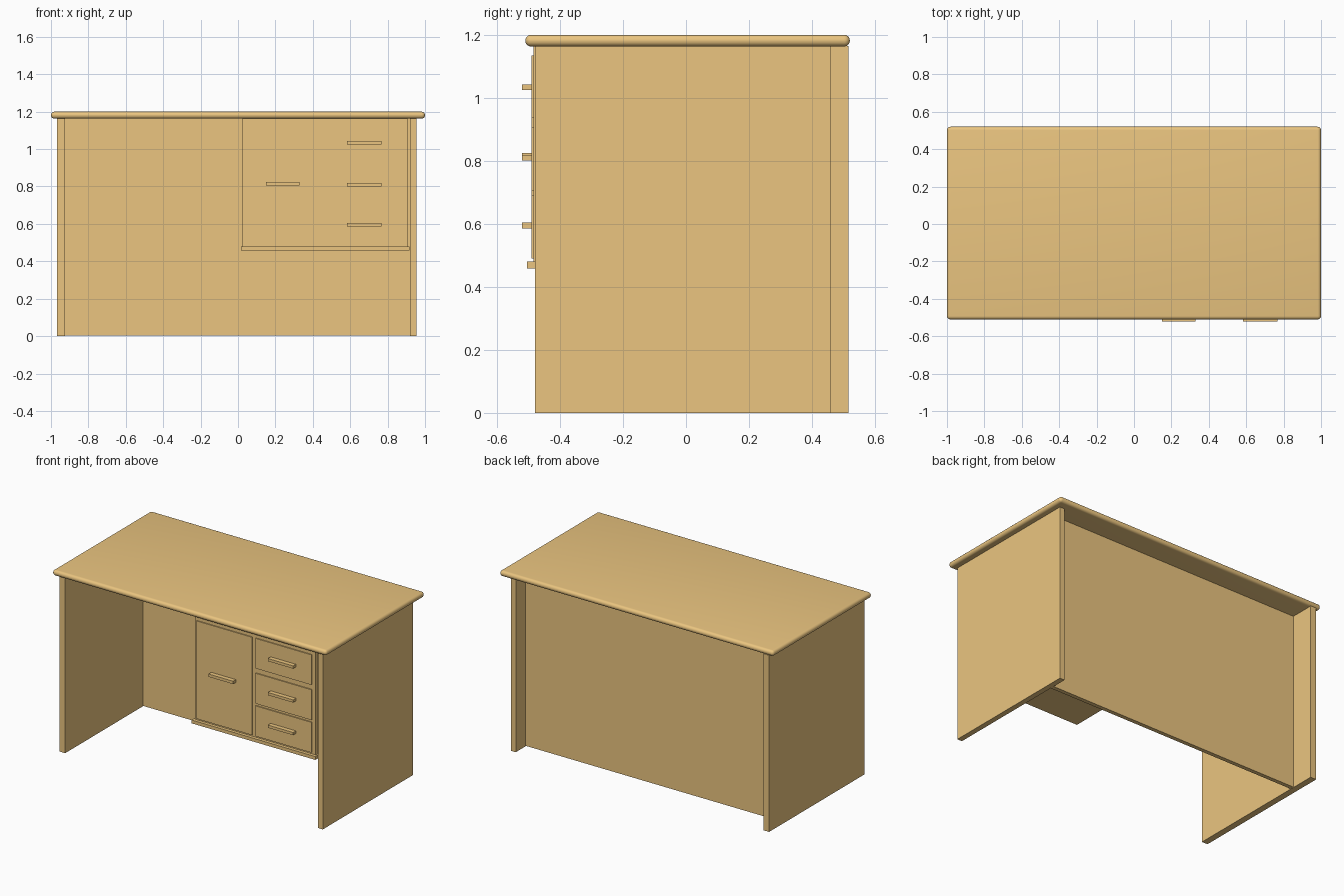
import bpy

if "Cube" in bpy.data.objects:
    bpy.data.objects.remove(bpy.data.objects["Cube"])

wood = bpy.data.materials.new("wood")
wood.diffuse_color = (0.83, 0.56, 0.215, 1)
wood.use_nodes = True
wood.node_tree.nodes["Principled BSDF"].inputs["Base Color"].default_value = wood.diffuse_color


def box(name, x, y, z):
    """Axis-aligned box from (min, max) ranges."""
    size = [b - a for a, b in (x, y, z)]
    mid = [(a + b) / 2 for a, b in (x, y, z)]
    bpy.ops.mesh.primitive_cube_add(size=1, location=mid)
    ob = bpy.context.object
    ob.name = name
    ob.scale = size
    bpy.ops.object.transform_apply(location=False, rotation=False, scale=True)
    ob.data.materials.append(wood)
    return ob


# Desktop with a full round edge
top = box("desktop", (-1, 1), (-0.51, 0.52), (1.163, 1.2))
bevel = top.modifiers.new("round_edge", "BEVEL")
bevel.width = 0.018
bevel.segments = 5
bpy.ops.object.modifier_apply(modifier=bevel.name)
bpy.ops.object.shade_smooth_by_angle()

# Side panels (the right one is shorter) and the set-in back panel
box("left_side_panel", (-0.967, -0.925), (-0.48, 0.515), (0, 1.165))
box("right_side_panel", (0.92, 0.955), (-0.48, 0.46), (0, 1.165))
box("back_panel", (-0.925, 0.92), (0.33, 0.357), (0.003, 1.165))

# Hanging cabinet on its base board
box("cabinet_body", (0.025, 0.906), (-0.484, 0.33), (0.48, 1.165))
box("cabinet_base", (0.015, 0.918), (-0.505, 0.33), (0.458, 0.48))


def front(name, x, z, handle_x, handle_z):
    """Raised door or drawer front with its bar handle."""
    box(name, x, (-0.491, -0.484), z)
    box(name + "_handle", handle_x, (-0.52, -0.491), handle_z)


# Door
front("door", (0.04, 0.445), (0.49, 1.135), (0.15, 0.328), (0.806, 0.825))

# Three drawers
for i, (low, high, grip) in enumerate(
        [(0.937, 1.135, 1.034), (0.705, 0.905, 0.81), (0.49, 0.69, 0.595)]):
    front(f"drawer_{i + 1}", (0.47, 0.879), (low, high),
          (0.582, 0.766), (grip - 0.009, grip + 0.009))
